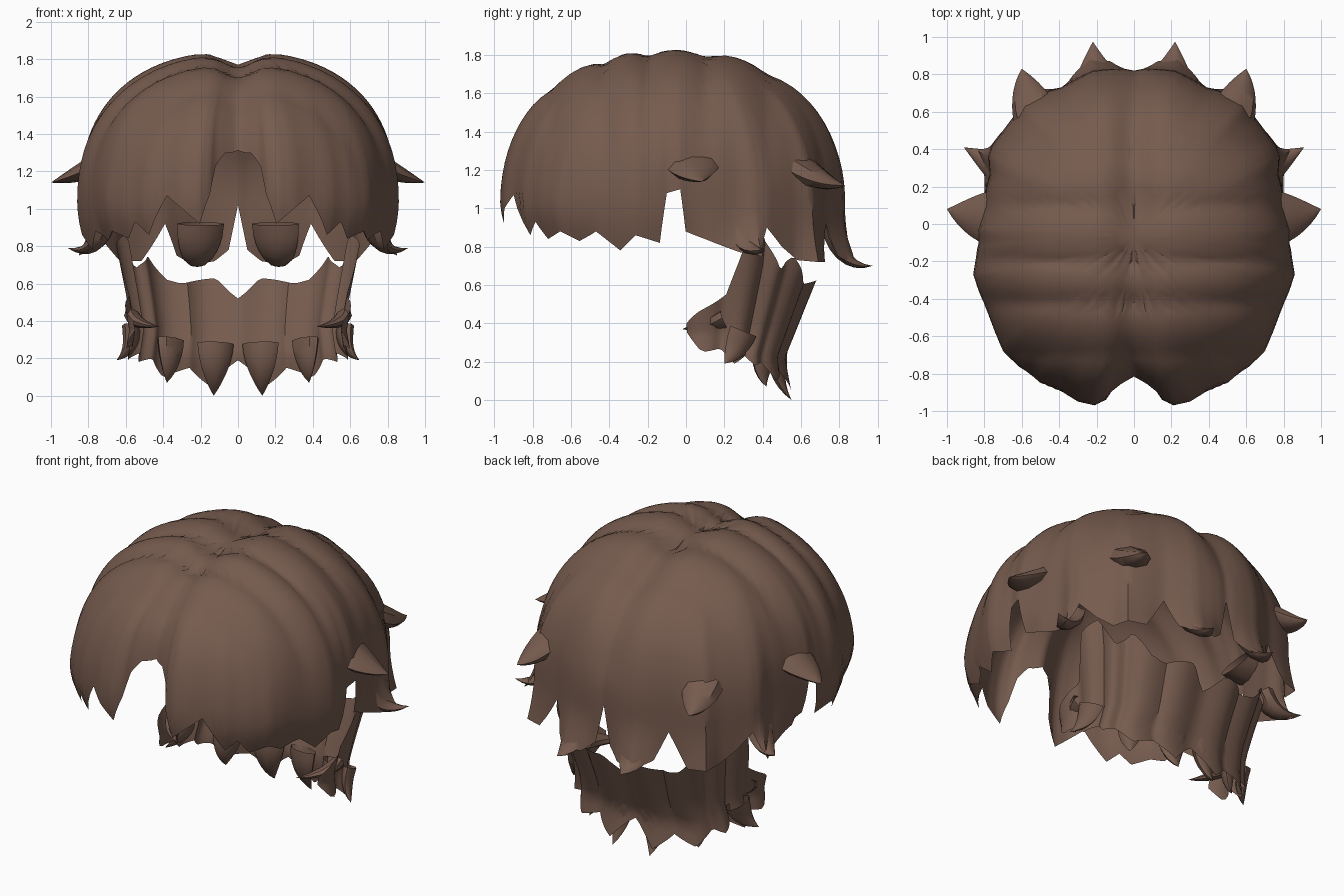
import bpy, bmesh, math
from mathutils import Vector

if "Cube" in bpy.data.objects:
    bpy.data.objects.remove(bpy.data.objects["Cube"])

brown = bpy.data.materials.new("hair_brown")
brown.diffuse_color = (0.18, 0.104, 0.076, 1)
brown.use_nodes = True
brown.node_tree.nodes["Principled BSDF"].inputs["Base Color"].default_value = brown.diffuse_color


def lerp_table(table, x):
    for a, b in zip(table, table[1:]):
        if x <= b[0]:
            f = (x - a[0]) / (b[0] - a[0])
            return a[1] + (b[1] - a[1]) * f
    return table[-1][1]


def sheet(name, columns):
    """Mirrored surface through equal-length columns of points."""
    bm = bmesh.new()
    grid = [[bm.verts.new(p) for p in col] for col in columns]
    for a, b in zip(grid, grid[1:]):
        for i in range(len(a) - 1):
            bm.faces.new((a[i], a[i + 1], b[i + 1], b[i]))
    bmesh.ops.remove_doubles(bm, verts=bm.verts, dist=0.0005)
    me = bpy.data.meshes.new(name)
    bm.to_mesh(me)
    bm.free()
    me.materials.append(brown)
    ob = bpy.data.objects.new(name, me)
    bpy.context.collection.objects.link(ob)
    m = ob.modifiers.new("mirror", "MIRROR")
    m.merge_threshold = 0.002
    bpy.ops.object.select_all(action="DESELECT")
    ob.select_set(True)
    bpy.context.view_layer.objects.active = ob
    bpy.ops.object.shade_smooth_by_angle(angle=math.radians(40))
    return ob


# Crown: outline x, y, hem height, outward flick of the tip (front to back)
HEM = [
    (0, -.8, 1.38, 0), (.07, -.86, 1.34, 0), (.12, -.9, 1.24, 0), (.15, -.94, 1.08, 0),
    (.21, -.97, .92, 0), (.3, -.95, 1.0, 0), (.38, -.9, 1.07, 0), (.5, -.85, .86, 0),
    (.56, -.8, .93, 0), (.62, -.76, .84, 0), (.7, -.68, .88, 0), (.74, -.59, .83, 0),
    (.78, -.48, .88, 0), (.83, -.36, .78, 0), (.86, -.27, .86, 0), (.84, -.14, .82, 0),
    (.83, -.1, 1.08, 0), (.84, -.03, 1.1, 0), (.83, 0, .88, 0), (.8, .15, .82, 0),
    (.77, .27, .77, .05), (.78, .36, .75, .1), (.76, .42, .9, .02), (.7, .5, .8, 0),
    (.64, .58, .73, 0), (.6, .66, .72, .04), (.5, .7, .72, .03), (.39, .73, .92, 0),
    (.32, .77, .75, .03), (.22, .82, .7, .07), (.12, .83, .72, .04), (.05, .83, .78, 0),
    (0, .82, 1.02, 0)]
CREASES = [-1.1, -.7, -.42, -.2, .1, .42, 1.1]
ZC, H, YC, E = 1.05, .775, -.07, 2.35


def layer_bump(y):
    for a, b in zip(CREASES, CREASES[1:]):
        if a <= y <= b:
            return .045 * max(0, math.sin(math.pi * (y - a) / (b - a))) ** .7 - .025
    return 0


def crown_column(x, y, hem, flick, rows=24):
    r = math.hypot(x, y - YC)
    dx, dy = x / r, (y - YC) / r
    r_oval = 1 / math.hypot(dx / .84, dy / .88)
    if hem > ZC:
        end = math.acos(((hem - ZC) / H) ** (E / 2))
    else:
        end = math.pi / 2 + (ZC - hem) / H
    col = []
    for i in range(rows + 1):
        a = end * i / rows
        k = min(a / (math.pi / 2), 1)
        R = r_oval + (r - r_oval) * k ** 2
        if a < math.pi / 2:
            rad, z = R * math.sin(a) ** (2 / E), ZC + H * math.cos(a) ** (2 / E)
        else:
            z = ZC - (a - math.pi / 2) * H
            drop = (ZC - z) / .2
            tuck = (.05 if dy < -.5 else .03 if dy < .2 else 0) * drop ** 2
            rad = R - tuck + flick * min(1, max(0, (.98 - z) / .26)) ** 1.6
        px, py = dx * rad, YC + dy * rad
        s = 1 + layer_bump(py) * (1 - k ** 3)       # overlapping layers
        px, z = px * s, ZC + (z - ZC) * s
        if z > ZC:                                  # centre parting
            z -= .07 * math.exp(-(px / .11) ** 2) * min(1, (z - ZC) / .3)
        col.append((px, py, z))
    return col


cols = []
for a, b in zip(HEM, HEM[1:]):
    for j in range(3):
        cols.append(crown_column(*[p + (q - p) * j / 3 for p, q in zip(a, b)]))
cols.append(crown_column(*HEM[-1]))
sheet("crown_hair", cols)

# Nape: lower curtain round the back of the neck, angle measured from the back
TOP = [(0, .52), (7, .63), (14, .62), (25, .6), (32, .62), (45, .75), (55, .68),
       (66, .86), (76, .8), (82, .55), (88, .5), (98, .4)]
LOW = [(0, .19), (10, .05), (22, .15), (37, .1), (49, .2), (58, .18), (64, .23),
       (74, .19), (83, .27), (91, .25), (98, .35)]
WIDE = [(0, .58), (.2, .59), (.35, .565), (.5, .59), (.85, .66)]
DEEP = [(0, .45), (.22, .41), (.7, .6), (.9, .64)]
CLUMPS = [0, 22, 49, 64, 83, 99]

cols = []
for i in range(50):
    t = i * 2
    s, c = math.sin(math.radians(t)), math.cos(math.radians(t))
    top, low = lerp_table(TOP, t), lerp_table(LOW, t)
    lo, hi = next((a, b) for a, b in zip(CLUMPS, CLUMPS[1:]) if t <= b)
    puff = 1 + .06 * math.sin(math.pi * (t - lo) / (hi - lo)) - .03
    col = []
    for j in range(11):
        z = top + (low - top) * j / 10
        col.append((lerp_table(WIDE, z) * s ** .8 * puff,
                    .1 + lerp_table(DEEP, z) * math.copysign(abs(c) ** .8, c) * puff, z))
    cols.append(col)
sheet("nape_hair", cols)


# Loose locks: tapered tubes bent from a buried root through a middle to a tip
def lock(name, root, mid, tip, width, thick):
    root, mid, tip = Vector(root), Vector(mid), Vector(tip)
    across = Vector((-mid.y, mid.x, 0)).normalized()
    rings = []
    for i in range(8):
        t = i / 7
        p = root * (1 - t) ** 2 + mid * 2 * t * (1 - t) + tip * t * t
        d = ((mid - root) * (1 - t) + (tip - mid) * t).normalized()
        side = (across - d * across.dot(d)).normalized()
        up = side.cross(d)
        w = 1 - t ** 1.6
        rings.append([p + side * (width * w * math.cos(k * math.pi / 4))
                      + up * (thick * w * math.sin(k * math.pi / 4)) for k in range(9)])
    sheet(name, rings)


lock("side_flick_lock", (.74, .03, 1.24), (.88, .04, 1.17), (1.0, .08, 1.14), .15, .06)
lock("rear_flick_lock", (.53, .58, 1.22), (.58, .73, 1.12), (.6, .83, 1.12), .12, .07)
lock("ear_flick_lock", (.72, .3, .9), (.77, .33, .74), (.91, .41, .79), .09, .05)
lock("back_flick_lock", (.2, .76, .92), (.21, .8, .68), (.22, .975, .7), .13, .05)
lock("nape_curl_lock", (.56, .2, .42), (.54, .08, .38), (.42, -.02, .37), .06, .04)
lock("nape_side_lock", (.57, .3, .36), (.57, .25, .24), (.65, .2, .19), .08, .04)
lock("nape_centre_lock", (.12, .48, .28), (.12, .45, .12), (.13, .55, .0), .1, .05)
lock("nape_middle_lock", (.36, .42, .3), (.36, .38, .15), (.38, .42, .07), .09, .05)
